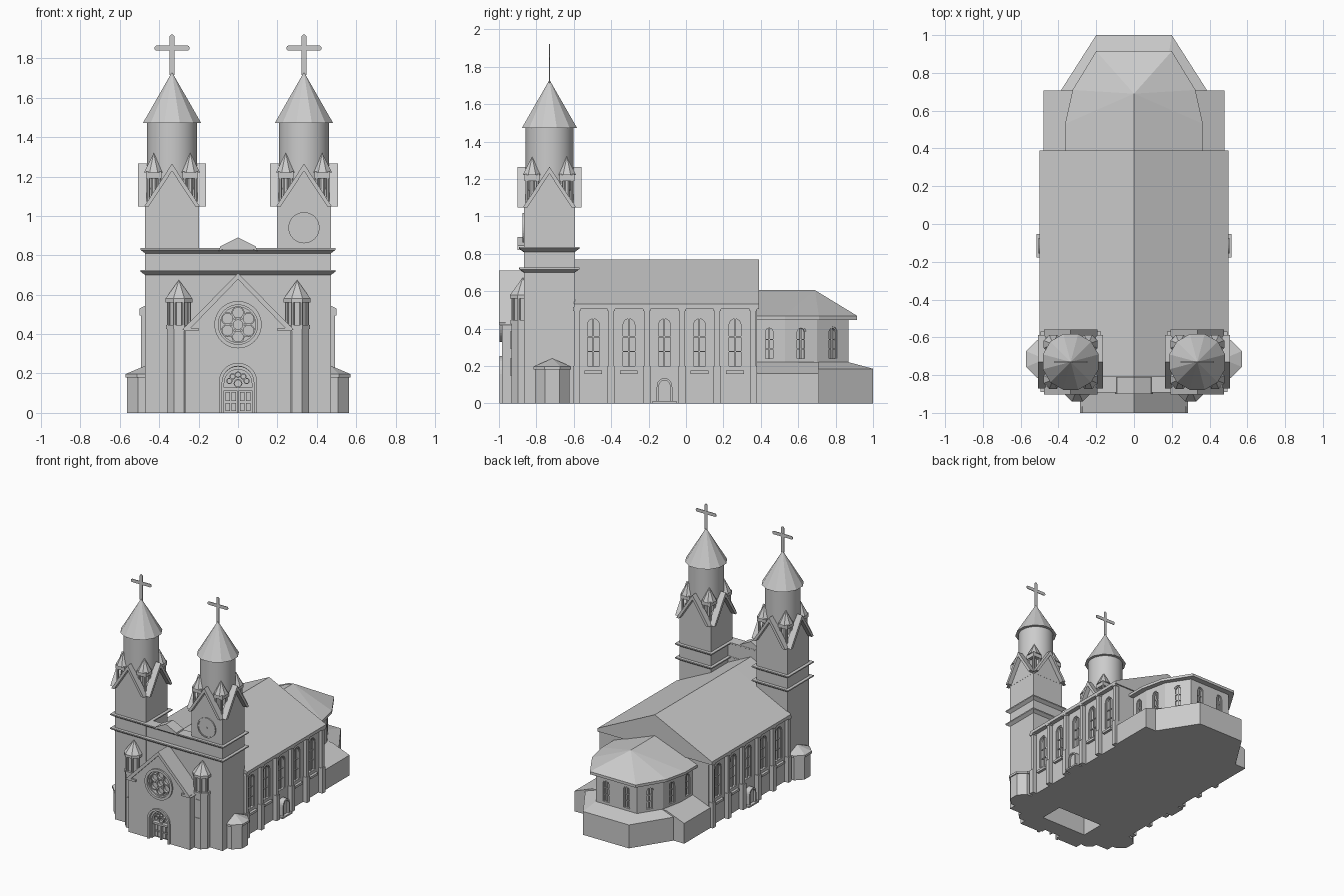
import bpy, bmesh
from math import sin, cos, pi, atan2
from mathutils import Matrix, Vector

if "Cube" in bpy.data.objects:
    bpy.data.objects.remove(bpy.data.objects["Cube"])

stone = bpy.data.materials.new("light grey stone")
stone.diffuse_color = (0.6, 0.6, 0.6, 1)
stone.use_nodes = True
stone.node_tree.nodes["Principled BSDF"].inputs["Base Color"].default_value = stone.diffuse_color

def finish(bm, name, smooth=False):
    bmesh.ops.recalc_face_normals(bm, faces=bm.faces)
    me = bpy.data.meshes.new(name)
    bm.to_mesh(me)
    bm.free()
    ob = bpy.data.objects.new(name, me)
    bpy.context.collection.objects.link(ob)
    me.materials.append(stone)
    if smooth:
        bpy.ops.object.select_all(action='DESELECT')
        ob.select_set(True)
        bpy.context.view_layer.objects.active = ob
        bpy.ops.object.shade_smooth_by_angle(angle=pi / 6)
    return ob

def wall(x, y, a=0.0):
    """Local frame on a wall: u sideways, z up, d outwards (a=0 faces the front)."""
    return Matrix(((cos(a), 0, sin(a), x), (sin(a), 0, -cos(a), y), (0, 1, 0, 0), (0, 0, 0, 1)))

FLAT = Matrix.Identity(4)

def loft(bm, rings):
    vs = [[bm.verts.new(p) for p in r] for r in rings]
    n = len(vs[0])
    bm.faces.new(vs[0][::-1])
    bm.faces.new(vs[-1])
    for a, b in zip(vs, vs[1:]):
        for i in range(n):
            bm.faces.new((a[i], a[(i + 1) % n], b[(i + 1) % n], b[i]))

def plate(bm, M, pts, d0, d1):
    loft(bm, [[M @ Vector((p[0], p[1], d)) for p in pts] for d in (d0, d1)])

def rect(u0, u1, z0, z1):
    return [(u0, z0), (u1, z0), (u1, z1), (u0, z1)]

def box(bm, x0, x1, y0, y1, z0, z1):
    plate(bm, FLAT, rect(x0, x1, y0, y1), z0, z1)

def flare(bm, x, y, hx, hy, z0, z1, g):
    """Cornice block that widens upwards by g."""
    loft(bm, [[(p[0], p[1], z) for p in rect(x - hx - k, x + hx + k, y - hy - k, y + hy + k)]
              for z, k in ((z0, 0), ((z0 + z1) / 2 + .004, g), (z1, g))])

def cone(bm, x, y, z0, z1, r0, r1, n):
    M = Matrix.Translation((x, y, (z0 + z1) / 2)) @ Matrix.Rotation(pi / n, 4, 'Z')
    bmesh.ops.create_cone(bm, cap_ends=True, segments=n, radius1=r0, radius2=r1, depth=z1 - z0, matrix=M)

def circle(cu, cz, r, n=32, a0=0.0, a1=2 * pi):
    m = n if a1 - a0 > 6.28 else n + 1
    return [(cu + r * cos(a0 + (a1 - a0) * i / n), cz + r * sin(a0 + (a1 - a0) * i / n)) for i in range(m)]

def ring(bm, M, cu, cz, ro, ri, d0, d1, n=32):
    o, i = circle(cu, cz, ro, n), circle(cu, cz, ri, n)
    vs = [[bm.verts.new(M @ Vector((*p, d))) for p in c] for c, d in ((o, d0), (o, d1), (i, d1), (i, d0))]
    for k in range(4):
        a, b = vs[k], vs[(k + 1) % 4]
        for j in range(n):
            bm.faces.new((a[j], a[(j + 1) % n], b[(j + 1) % n], b[j]))

def arch(c, w, z0, z1, point=1.0):
    """Arched outline; point > 1 makes the head taller."""
    h = w * point
    return [(c - w, z0), (c + w, z0)] + [(c + w * cos(t), z1 - h + h * sin(t) ** (1 / point))
                                         for t in [pi * i / 12 for i in range(13)]]

def arch_frame(bm, M, c, w, t, z0, z1, d0, d1, point=1.0):
    o, i = arch(c, w, z0, z1, point), arch(c, w - t, z0, z1 - t, point)
    plate(bm, M, o[1:] + [o[0]] + [i[0]] + i[:1:-1] + [i[1]], d0, d1)

def cut(ob, cutter_bm):
    cutter = finish(cutter_bm, "cutter")
    cutter.hide_render = True
    m = ob.modifiers.new("recess", 'BOOLEAN')
    m.operation, m.solver, m.object = 'DIFFERENCE', 'EXACT', cutter
    bpy.context.view_layer.objects.active = ob
    bpy.ops.object.modifier_apply(modifier=m.name)
    bpy.data.objects.remove(cutter)

def window(cut_bm, frame_bm, M, w, z0, z1):
    plate(cut_bm, M, arch(0, w, z0, z1, 1.5), -.02, .03)
    arch_frame(frame_bm, M, 0, w, .008, z0, z1, -.021, -.006, 1.5)
    plate(frame_bm, M, rect(-.004, .004, z0, z1 - .01), -.021, -.01)
    for k in (.3, .6):
        z = z0 + (z1 - z0) * k
        plate(frame_bm, M, rect(-w, w, z - .003, z + .003), -.021, -.011)

# Nave: walls, windows, buttresses and roof
nave, cuts, frames, butt = (bmesh.new() for _ in range(4))
box(nave, -.465, .465, -.62, .38, 0, .515)
bays = [-.495, -.305, -.115, .072, .262]
for s in (-1, 1):
    for y in bays:
        M = wall(s * .465, y, s * pi / 2)
        window(cuts, frames, M, .04, .2, .46)
        if y != -.115:
            plate(butt, M, rect(-.047, .047, .158, .176), -.01, .02)
        else:  # side door with step
            plate(butt, M, rect(-.063, .063, 0, .012), -.01, .05)
            arch_frame(butt, M, 0, .042, .012, 0, .135, -.01, .04, 1.3)
            plate(butt, M, arch(0, .032, 0, .125, 1.3), -.01, .025)
    for y in (-.585, -.4, -.21, -.02, .167, .36):
        M = wall(s * .465, y, s * pi / 2)
        plate(butt, M, rect(-.015, .015, 0, .5), -.01, .028)
        plate(butt, M, rect(-.019, .019, 0, .2), -.01, .035)
        plate(butt, M, rect(-.02, .02, .495, .515), -.01, .034)
cut(finish(nave, "nave_walls"), cuts)
finish(frames, "nave_window_frames")
finish(butt, "nave_buttresses_and_sills")
bm = bmesh.new()
B = wall(0, 0)
plate(bm, B, [(-.5, .505), (.5, .505), (.5, .53), (0, .77), (-.5, .53)], -.39, .6)
plate(bm, B, [(-.22, .5), (.22, .5), (.22, .664), (0, .77), (-.22, .664)], .59, .82)
finish(bm, "nave_roof")

# Apse: walls, windows, roof and low ambulatory
def both(half):
    return half + [(-x, y) for x, y in reversed(half)]
apse, cuts, frames = (bmesh.new() for _ in range(3))
pts = both([(.325, .36), (.325, .53), (.29, .70), (.18, .87)])
plate(apse, FLAT, pts, .1, .46)
for p, q in zip(pts, pts[1:]):
    a = atan2(q[1] - p[1], q[0] - p[0])
    for t in ((.25, .75) if p[1] == q[1] else (.5,)):
        window(cuts, frames, wall(p[0] + (q[0] - p[0]) * t, p[1] + (q[1] - p[1]) * t, a), .028, .24, .41)
cut(finish(apse, "apse_walls"), cuts)
finish(frames, "apse_window_frames")
bm = bmesh.new()
eave = both([(.365, .37), (.365, .53), (.325, .71), (.2, .915)])
lo, hi = ([bm.verts.new((x, y, z)) for x, y in eave] for z in (.447, .468))
apex, back = bm.verts.new((0, .69, .605)), bm.verts.new((0, .37, .605))
bm.faces.new(lo[::-1])
for i in range(8):
    j = (i + 1) % 8
    bm.faces.new((lo[i], lo[j], hi[j], hi[i]))
    if 0 < i < 6:
        bm.faces.new((hi[i], hi[j], apex))
bm.faces.new((hi[0], hi[1], apex, back))
bm.faces.new((hi[6], hi[7], back, apex))
bm.faces.new((hi[7], hi[0], back))
finish(bm, "apse_roof")
bm = bmesh.new()
outer = both([(.385, .38), (.385, .71), (.2, 1.0)])
inner = both([(.32, .38), (.29, .70), (.18, .87)])
loft(bm, [[(x, y, z) for x, y in r] for r, z in ((outer, 0), (outer, .185), (inner, .22))])
for s in (-1, 1):
    plate(bm, wall(0, .37, pi), [(0, 0), (s * .48, 0), (s * .48, .16), (s * .325, .22), (0, .22)], 0, .338)
finish(bm, "ambulatory")

# Wall between the towers with cornices and small pediment
bm = bmesh.new()
box(bm, -.21, .21, -.862, -.81, 0, .83)
for z in (.70, .81):
    flare(bm, 0, -.85, .2, .02, z, z + .026, .022)
plate(bm, B, [(-.09, .83), (.09, .83), (0, .882)], .81, .895)
plate(bm, B, [(-.1, .82), (-.09, .845), (0, .89), (.09, .845), (.1, .82), (0, .865)], .81, .9)
finish(bm, "front_wall")

# Twin towers
TX, TY = .335, -.73
for s, side in ((-1, "left"), (1, "right")):
    x = s * TX
    bm = bmesh.new()
    box(bm, x - .136, x + .136, TY - .136, TY + .136, 0, 1.05)
    for z in (.70, .81):
        flare(bm, x, TY, .136, .136, z, z + .026, .024)
    for k in range(4):
        M = wall(x, TY, k * pi / 2)
        plate(bm, M, [(-.13, 1.04), (.13, 1.04), (0, 1.24)], 0, .137)
        plate(bm, M, [(-.142, 1.048), (0, 1.265), (.142, 1.048), (.118, 1.048), (0, 1.228), (-.118, 1.048)], .12, .172)
    finish(bm, side + "_tower")
    bm = bmesh.new()
    for px in (-.093, .093):
        for py in (-.093, .093):
            cx, cy = x + px, TY + py
            cone(bm, cx, cy, 1.04, 1.2, .016, .016, 8)
            for i in (-.028, .028):
                for j in (-.028, .028):
                    cone(bm, cx + i, cy + j, 1.04, 1.2, .009, .009, 8)
            box(bm, cx - .04, cx + .04, cy - .04, cy + .04, 1.19, 1.225)
            cone(bm, cx, cy, 1.22, 1.32, .054, 0, 8)
    finish(bm, side + "_tower_pinnacles")
    bm = bmesh.new()
    cone(bm, x, TY, 1.04, 1.48, .128, .128, 40)
    finish(bm, side + "_belfry_drum", True)
    bm = bmesh.new()
    cone(bm, x, TY, 1.472, 1.73, .153, 0, 12)
    finish(bm, side + "_spire")
    bm = bmesh.new()
    M = wall(x, TY)
    r = .0125
    plate(bm, M, circle(0, 1.908, r, 10, 0, pi) + circle(0, 1.72, r, 10, pi, 2 * pi), -.002, .002)
    plate(bm, M, circle(.077, 1.852, r, 10, -pi / 2, pi / 2) + circle(-.077, 1.852, r, 10, pi / 2, 1.5 * pi), -.0025, .0025)
    finish(bm, side + "_cross")

    # Octagonal side chapel
    bm = bmesh.new()
    cone(bm, s * .47, -.715, 0, .185, .1, .1, 8)
    cone(bm, s * .47, -.715, .18, .197, .109, .109, 8)
    cone(bm, s * .47, -.715, .197, .24, .109, 0, 8)
    finish(bm, side + "_side_chapel")

    # Stair turret beside the porch
    bm = bmesh.new()
    tx, ty = s * .3, -.872
    cone(bm, tx, ty, 0, .43, .066, .066, 8)
    cone(bm, tx, ty, .425, .445, .071, .071, 8)
    cone(bm, tx, ty, .44, .57, .05, .05, 8)
    for i in range(8):
        a = pi / 8 + i * pi / 4
        cone(bm, tx + .057 * cos(a), ty + .057 * sin(a), .44, .57, .009, .009, 8)
    cone(bm, tx, ty, .56, .58, .074, .074, 8)
    cone(bm, tx, ty, .58, .675, .074, 0, 8)
    for z in (.145, .29):
        plate(bm, wall(tx, ty), rect(-.018, .018, z, z + .098), .05, .066)
    finish(bm, side + "_stair_turret")

# Round dial on the right tower only
bm = bmesh.new()
M = wall(TX, TY - .136)
plate(bm, M, circle(0, .94, .074), -.01, .004)
ring(bm, M, 0, .94, .079, .07, -.01, .009)
plate(bm, M, circle(0, .94, .006, 12), 0, .008)
finish(bm, "tower_dial")

# Gabled porch with rose window and arched door
porch, cuts = bmesh.new(), bmesh.new()
F = wall(0, -.985)
plate(porch, F, [(-.27, 0), (.27, 0), (.27, .42), (0, .69), (-.27, .42)], -.125, 0)
plate(cuts, F, circle(0, .448, .1), -.035, .03)
plate(cuts, F, arch(0, .082, -.02, .235), -.045, .03)
cut(finish(porch, "porch_walls"), cuts)
bm = bmesh.new()
plate(bm, F, [(-.285, .42), (0, .71), (.285, .42), (.25, .42), (0, .678), (-.25, .42)], -.125, .015)
for s in (-1, 1):
    plate(bm, F, rect(min(s * .2, s * .275), max(s * .2, s * .275), .415, .432), -.02, .013)
finish(bm, "porch_roof")
bm = bmesh.new()
ring(bm, F, 0, .448, .12, .1, -.01, .012, 40)
ring(bm, F, 0, .448, .103, .09, -.036, -.005, 40)
ring(bm, F, 0, .448, .032, .024, -.036, -.012, 20)
for i in range(6):
    a = pi / 6 + i * pi / 3
    ring(bm, F, .061 * cos(a), .448 + .061 * sin(a), .033, .026, -.036, -.014, 20)
finish(bm, "rose_window")
bm = bmesh.new()
arch_frame(bm, F, 0, .097, .017, 0, .254, -.01, .013)
arch_frame(bm, F, 0, .084, .014, 0, .235, -.046, -.012)
plate(bm, F, rect(-.075, .075, .113, .128), -.046, -.015)
plate(bm, F, rect(-.006, .006, 0, .115), -.046, -.018)
for s in (-1, 1):
    for c in (.022, .052):
        for z, h in ((.01, .04), (.06, .045)):
            plate(bm, F, rect(s * c - .011, s * c + .011, z, z + h), -.046, -.035)
for i in range(5):  # fan tracery over the door
    a = pi * (i + .5) / 5
    ring(bm, F, .046 * cos(a), .148 + .046 * sin(a), .016, .011, -.046, -.025, 12)
ring(bm, F, 0, .15, .022, .016, -.046, -.025, 16)
finish(bm, "main_door")
